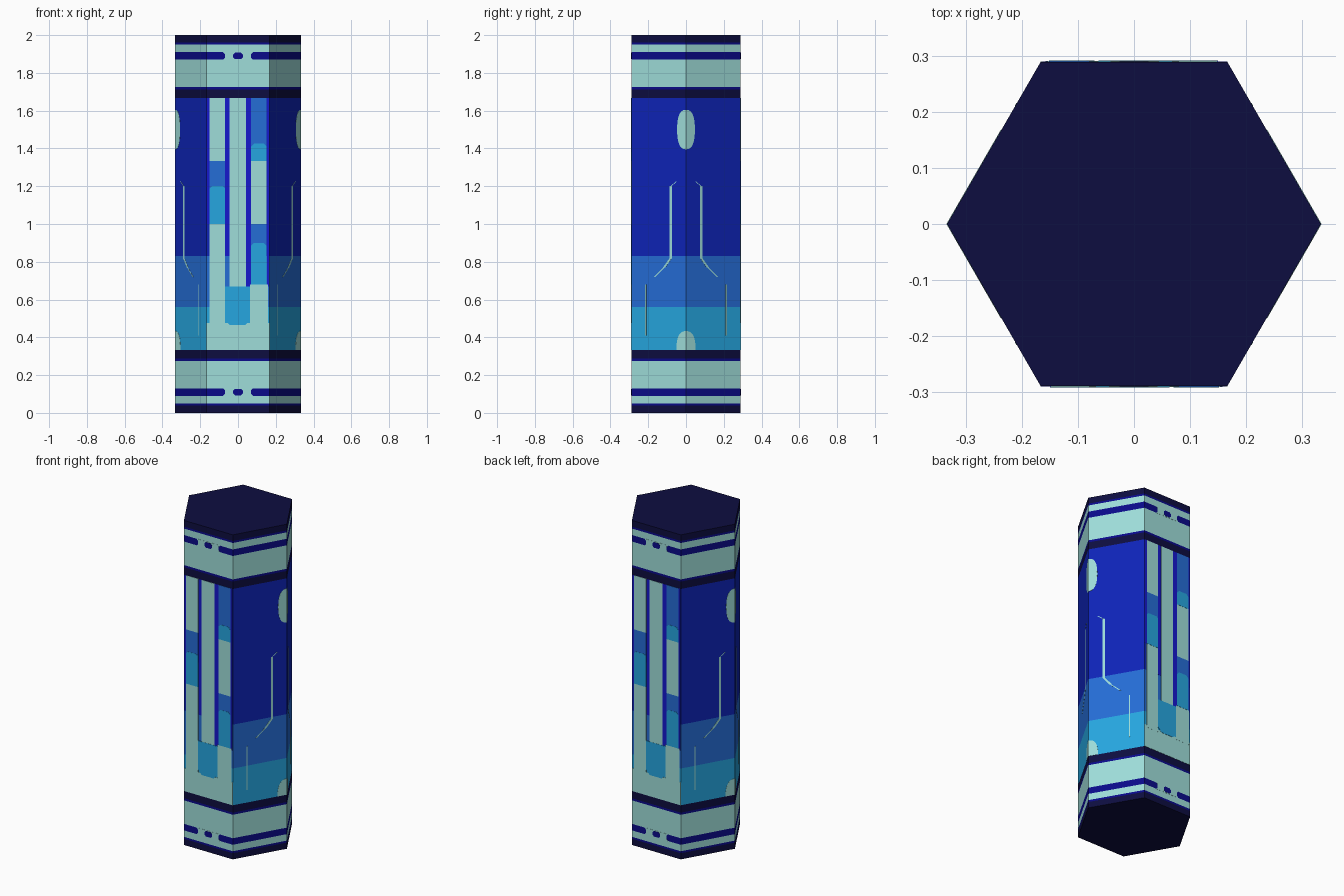
import bpy, bmesh, math
from mathutils import Vector

if "Cube" in bpy.data.objects:
    bpy.data.objects.remove(bpy.data.objects["Cube"])

R, Z = 1 / 3, Vector((0, 0, 1))


def material(name, rgb):
    m = bpy.data.materials.new(name)
    lin = [((c / 255 + 0.055) / 1.055) ** 2.4 if c > 10 else c / 255 / 12.92 for c in rgb]
    m.diffuse_color = (*lin, 1)
    m.use_nodes = True
    m.node_tree.nodes["Principled BSDF"].inputs["Base Color"].default_value = m.diffuse_color
    return m


PALE = material("pale aqua", (159, 222, 218))
NAVY = material("dark navy", (13, 13, 64))
COBALT = material("deep blue", (10, 10, 138))
ROYAL = material("royal blue", (14, 36, 184))
ULTRA = material("ultramarine", (22, 24, 206))
MEDIUM = material("medium blue", (37, 109, 214))
BRIGHT = material("bright sky blue", (38, 166, 224))


def make(name, bm, mats):
    bmesh.ops.recalc_face_normals(bm, faces=bm.faces)
    me = bpy.data.meshes.new(name)
    bm.to_mesh(me)
    bm.free()
    for m in mats:
        me.materials.append(m)
    ob = bpy.data.objects.new(name, me)
    bpy.context.collection.objects.link(ob)
    return ob


# Hexagonal pillar: stacked rings, coloured by height
low = [(0.038, NAVY), (0.05, COBALT), (0.09, PALE), (0.13, COBALT),
       (0.275, PALE), (0.288, COBALT), (1 / 3, NAVY)]
high = [(2 - low[i - 1][0] if i else 2.0, low[i][1]) for i in reversed(range(len(low)))]
levels = low + [(0.56, BRIGHT), (0.83, MEDIUM), (5 / 3, ROYAL)] + high
mats = [PALE, NAVY, COBALT, ROYAL, MEDIUM, BRIGHT]
corners = [Vector((R * math.cos(i * math.pi / 3), R * math.sin(i * math.pi / 3), 0)) for i in range(6)]
bm = bmesh.new()
ring = [bm.verts.new(c) for c in corners]
bm.faces.new(ring).material_index = 1
for z, mat in levels:
    nxt = [bm.verts.new(c + Z * z) for c in corners]
    for i in range(6):
        j = (i + 1) % 6
        bm.faces.new((ring[i], ring[j], nxt[j], nxt[i])).material_index = mats.index(mat)
    ring = nxt
bm.faces.new(ring).material_index = 1
make("hexagonal_pillar", bm, mats)

# Wall frames: (origin, direction along the wall, outward normal)
H = R * math.sqrt(3) / 2
FRONT_BACK = [(Vector((0, -s * H, 0)), Vector((s, 0, 0)), Vector((0, -s, 0))) for s in (1, -1)]
SIDES = [(Vector((sx * R, 0, 0)), Vector((-sx * 0.5, sy * math.sqrt(3) / 2, 0)),
          Vector((sx * math.sqrt(3) / 2, sy * 0.5, 0))) for sx in (1, -1) for sy in (1, -1)]


def plates(name, walls, shapes, mat, layer=1):
    """Thin plates from (along, height) outlines, repeated on every wall."""
    bm = bmesh.new()
    for o, d, n in walls:
        for shape in shapes:
            a, b = ([bm.verts.new(o + d * u + Z * z + n * off) for u, z in shape]
                    for off in (-0.001, 0.001 * layer))
            bm.faces.new(a)
            bm.faces.new(b)
            for i in range(len(a)):
                j = (i + 1) % len(a)
                bm.faces.new((a[i], a[j], b[j], b[i]))
    return make(name, bm, [mat])


def rect(x0, x1, z0, z1, cut_low=0, cut_high=0):
    """Rectangle with optional chamfered lower or upper corners."""
    a, b = cut_low, cut_high
    pts = [(x0 + a, z0), (x1 - a, z0)]
    pts += [(x1, z0 + a)] if a else []
    pts += [(x1, z1 - b), (x1 - b, z1)] if b else [(x1, z1)]
    pts += [(x0 + b, z1), (x0, z1 - b)] if b else [(x0, z1)]
    return pts + ([(x0, z0 + a)] if a else [])


T = 5 / 3
# Front and back: glowing lines between columns
plates("column_gap_lines", FRONT_BACK, [rect(x - 0.013, x + 0.013, z, T) for x, z in
       ((-0.055, 0.83), (0.056, 0.67))] + [rect(-0.166, -0.148, 1.0, T), rect(0.153, 0.163, 0.67, T)], ULTRA)
# Front and back: pale column sections and base
plates("pale_columns", FRONT_BACK, [
    rect(-0.15, -0.068, 4 / 3, T), rect(-0.15, -0.068, 0.46, 1.0),
    rect(-0.045, 0.042, 0.67, T), rect(0.07, 0.152, 1.0, 4 / 3),
    rect(0.063, 0.158, 0.46, 0.68)], PALE, 2)
plates("pale_base", FRONT_BACK, [rect(-0.1665, 0.1665, 1 / 3, 0.475)], PALE, 1.5)
# Front and back: blue column sections
plates("medium_columns", FRONT_BACK, [
    rect(-0.15, -0.068, 1.15, 4 / 3), rect(0.07, 0.152, 1.38, T),
    rect(0.07, 0.152, 0.86, 1.0)], MEDIUM, 2)
plates("bright_columns", FRONT_BACK, [
    rect(-0.15, -0.068, 1.0, 1.2, 0, 0.012), rect(0.07, 0.152, 4 / 3, 1.425, 0, 0.015),
    rect(0.07, 0.152, 0.68, 0.9, 0, 0.015), rect(-0.068, 0.063, 0.465, 0.67, 0.025)], BRIGHT, 3)
# Front and back: break in the band with a central dot
mids = (0.11, 1.89)
plates("band_breaks", FRONT_BACK, [
    [(x, z + dz) for x, dz in ((-0.08, -0.021), (0.08, -0.021), (0.07, -0.01), (0.07, 0.01),
                               (0.08, 0.021), (-0.08, 0.021), (-0.07, 0.01), (-0.07, -0.01))]
    for z in mids], PALE)
plates("band_dots", FRONT_BACK, [rect(-0.026, 0.026, z - 0.017, z + 0.017, 0.01, 0.01) for z in mids], COBALT, 2)


# Sides: half ovals that wrap the corner edge
def half_oval(zc, w, h, start=-90):
    pts = []
    for i in range(13):
        t = math.radians(start + (90 - start) * i / 12)
        c, s = max(math.cos(t), 0), math.sin(t)
        pts.append((w * c ** 0.8, zc + h * math.copysign(abs(s) ** 0.8, s)))
    return pts


plates("corner_ovals", SIDES, [half_oval(1.5, 0.054, 0.105),
       half_oval(1 / 3, 0.058, 0.1, 0) + [(0, 1 / 3)]], PALE)


# Sides: thin traced lines, outlined from a centre path
def trace(path, w):
    return [[(u0 - w, z0), (u0 + w, z0), (u1 + w, z1), (u1 - w, z1)]
            for (u0, z0), (u1, z1) in zip(path, path[1:])]


K = 2 / math.sqrt(3)
plates("side_trace_lines", SIDES,
       trace([(0.08 * K, 1.2), (0.08 * K, 0.82), (0.115 * K, 0.77)], 0.007)
       + trace([(0.115 * K, 0.77), (0.165 * K, 0.72)], 0.004)
       + trace([(0.05 * K, 1.225), (0.08 * K, 1.2)], 0.003)
       + trace([(0.213 * K, 0.68), (0.213 * K, 0.41)], 0.003), PALE)
